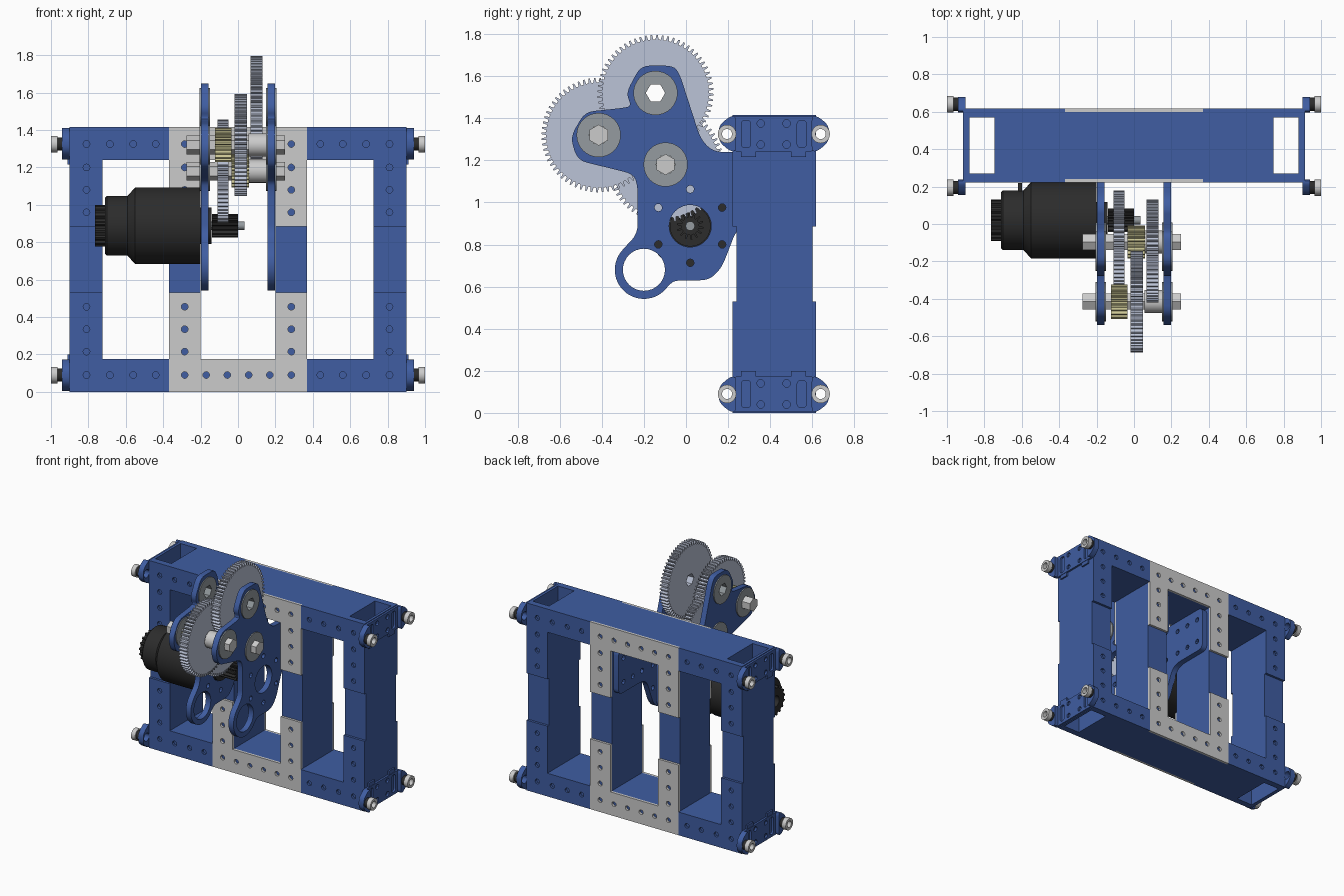
import bpy, bmesh
from math import sin, cos, pi, radians
from mathutils import Vector
from mathutils.geometry import tessellate_polygon

if "Cube" in bpy.data.objects:
    bpy.data.objects.remove(bpy.data.objects["Cube"])


def material(name, rgb):
    m = bpy.data.materials.new(name)
    m.diffuse_color = (*rgb, 1)
    m.use_nodes = True
    m.node_tree.nodes["Principled BSDF"].inputs["Base Color"].default_value = m.diffuse_color
    return m


BLUE = material("blue_anodised", (0.05, 0.11, 0.36))
DARK = material("black", (0.025, 0.025, 0.025))
STEEL = material("gear_steel", (0.5, 0.55, 0.68))
BEARING = material("bearing_grey", (0.3, 0.33, 0.35))
BRASS = material("brass", (0.6, 0.57, 0.3))


def finish(name, verts, faces, mat):
    me = bpy.data.meshes.new(name)
    me.from_pydata(verts, [], faces)
    bm = bmesh.new()
    bm.from_mesh(me)
    bmesh.ops.recalc_face_normals(bm, faces=bm.faces)
    bm.to_mesh(me)
    bm.free()
    me.shade_smooth()
    me.set_sharp_from_angle(angle=radians(30))
    if mat:
        me.materials.append(mat)
    ob = bpy.data.objects.new(name, me)
    bpy.context.collection.objects.link(ob)
    return ob


def extrude(name, axis, lo, hi, outer, holes=(), mat=None):
    """Extrude a profile with holes; profile is (y,z) for X, (x,z) for Y, (x,y) for Z."""
    place = {'X': lambda u, v, w: (w, u, v), 'Y': lambda u, v, w: (u, w, v),
             'Z': lambda u, v, w: (u, v, w)}[axis]
    loops = [outer, *holes]
    flat = [p for loop in loops for p in loop]
    n = len(flat)
    tris = tessellate_polygon([[Vector((u, v, 0)) for u, v in loop] for loop in loops])
    verts = [place(u, v, w) for w in (lo, hi) for u, v in flat]
    faces = [tuple(t) for t in tris] + [tuple(i + n for i in reversed(t)) for t in tris]
    start = 0
    for loop in loops:
        k = len(loop)
        for i in range(k):
            a, b = start + i, start + (i + 1) % k
            faces.append((a, b, b + n, a + n))
        start += k
    return finish(name, verts, faces, mat)


def rect(u0, u1, v0, v1):
    return [(u0, v0), (u1, v0), (u1, v1), (u0, v1)]


def circle(c, r, n=24, turn=0):
    return [(c[0] + r * cos(turn + 2 * pi * i / n), c[1] + r * sin(turn + 2 * pi * i / n)) for i in range(n)]


def dots(points, r=0.018):
    return [circle(p, r, 12) for p in points]


def fillet(pts, r, n=4):
    out = []
    for i, p in enumerate(pts):
        p, a, b = Vector(p), Vector(pts[i - 1]), Vector(pts[(i + 1) % len(pts)])
        a = p + (a - p).normalized() * min(r, (a - p).length * 0.45)
        b = p + (b - p).normalized() * min(r, (b - p).length * 0.45)
        for k in range(n + 1):
            t = k / n
            out.append(tuple(a * (1 - t) ** 2 + p * 2 * t * (1 - t) + b * t * t))
    return out


def toothed(c, r, teeth, depth=0.022):
    out, step = [], 2 * pi / teeth
    for i in range(teeth):
        for f, rr in ((0, r - depth), (0.42, r - depth), (0.58, r), (0.84, r)):
            a = (i + f) * step
            out.append((c[0] + rr * cos(a), c[1] + rr * sin(a)))
    return out


def lathe_x(name, pts, c, mat, n=40):
    verts = [(x, *p) for x, r in pts for p in circle(c, r, n)]
    faces = [(k * n + i, k * n + (i + 1) % n, (k + 1) * n + (i + 1) % n, (k + 1) * n + i)
             for k in range(len(pts) - 1) for i in range(n)]
    faces += [tuple(range(n)), tuple(range((len(pts) - 1) * n, len(pts) * n))]
    return finish(name, verts, faces, mat)


def upright(flip, z):
    return 1.415 - z if flip else z


# Box-tube frame
Y0, Y1, TOP = 0.24, 0.60, 1.415
for s in (-1, 1):
    side = "right" if s > 0 else "left"
    for kind, a, b, z0, z1 in (("outer", 0.725, 0.90, 0, TOP), ("inner", 0.20, 0.37, 0.175, 1.24)):
        a, b = sorted((s * a, s * b))
        extrude(f"{side}_{kind}_post", 'Z', z0, z1, rect(a, b, Y0, Y1),
                [rect(a + 0.02, b - 0.02, Y0 + 0.03, Y1 - 0.03)], BLUE)
for lab, z0, z1 in (("bottom", 0, 0.175), ("top", 1.24, TOP)):
    extrude(f"{lab}_beam", 'X', -0.725, 0.725, rect(Y0, Y1, z0, z1),
            [rect(Y0 + 0.02, Y1 - 0.02, z0 + 0.02, z1 - 0.02)], BLUE)

# Flat gussets, front and back, top and bottom
for face, y0, y1 in (("front", 0.222, Y0), ("back", Y1, 0.618)):
    for flip in (False, True):
        lab = f"{face}_{'top' if flip else 'bottom'}"
        u_shape = [(-.37, 0), (.37, 0), (.37, .53), (.2, .53), (.2, .175), (-.2, .175), (-.2, .53), (-.37, .53)]
        u_dots = [(x, .09) for x in (-.285, -.17, -.057, .057, .17, .285)]
        u_dots += [(s * .285, z) for s in (-1, 1) for z in (.215, .335, .455)]
        fix = lambda pts, s=1: [(s * x, upright(flip, z)) for x, z in pts]
        extrude(lab + "_centre_gusset", 'Y', y0, y1, fix(u_shape), dots(fix(u_dots)))
        l_shape = [(.37, 0), (.90, 0), (.90, .53), (.725, .53), (.725, .175), (.37, .175)]
        l_dots = [(x, .09) for x in (.44, .56, .685, .81)] + [(.81, z) for z in (.215, .335, .455)]
        for s in (-1, 1):
            extrude(f"{lab}_corner_gusset", 'Y', y0, y1, fix(l_shape, s), dots(fix(l_dots, s)), BLUE)

# End plates with thick lobes, spacers and rollers
for s in (-1, 1):
    for flip in (False, True):
        fix = lambda pts: [(y, upright(flip, z)) for y, z in pts]
        outline = fillet([(.155, .05), (.21, .005), (.625, .005), (.68, .05),
                          (.68, .125), (.625, .172), (.21, .172), (.155, .125)], 0.03)
        bolts = [(.195, .09), (.64, .09)]
        slots = [fillet(rect(y - .022, y + .022, .025, .155), .02) for y in (.285, .55)]
        small = dots([(y, z) for y in (.355, .478) for z in (.04, .14)])
        extrude("end_plate", 'X', s * .90, s * .915, fix(outline),
                [fix(h) for h in slots + small + [circle(b, .03) for b in bolts]], BLUE)
        for y in (.297, .535):
            extrude("end_plate_tab", 'X', s * .90, s * .912, fix(rect(y - .035, y + .035, .165, .2)), (), BLUE)
        for m, b in zip((1, -1), bolts):
            lobe = [(.155, .05), (.21, .005), (.238, .005), (.238, .172), (.21, .172), (.155, .125)]
            lobe = fillet([(y if m > 0 else .835 - y, z) for y, z in lobe], 0.03)
            extrude("end_plate_lobe", 'X', s * .90, s * .942, fix(lobe), [fix(circle(b, .03))], BLUE)
            extrude("roller_spacer", 'X', s * .942, s * .97, fix(circle(b, .035)), [fix(circle(b, .024))], DARK)
            extrude("roller", 'X', s * .966, s, fix(circle(b, .044)), [fix(circle(b, .024))])

# Gearbox side plates
A, B, C, M, RING = (-.097, 1.18), (-.415, 1.32), (-.145, 1.52), (.02, .888), (-.20, .68)
arc = [(RING[0] + .14 * cos(radians(t)), RING[1] + .14 * sin(radians(t))) for t in range(140, 331, 19)]
outline = fillet([(-.03, 1.61), (-.06, 1.65), (-.215, 1.65), (-.285, 1.52), (-.26, 1.46), (-.29, 1.45),
                  (-.48, 1.43), (-.55, 1.31), (-.515, 1.2), (-.25, 1.135), (-.23, 1.08), (-.23, .85),
                  *arc, (-.05, .63), (.11, .63), (.17, .69), (.24, .87), (.30, .90), (.58, .90),
                  (.58, 1.24), (.13, 1.24), (.07, 1.30)], 0.045)
holes = [circle(RING, .10, 32), circle(M, .10, 32)] + [circle(p, .10, 32) for p in (A, B, C)]
holes += dots(circle(M, .175, 6, pi / 6)) + dots([(y, z) for y in (.30, .41, .52) for z in (.98, 1.16)])
for s in (-1, 1):
    side = "right" if s > 0 else "left"
    extrude(f"{side}_gearbox_plate", 'X', s * .157, s * .199, outline, holes, BLUE)
    for p in (A, B, C):
        extrude(f"{side}_bearing", 'X', s * .15, s * .207, circle(p, .105, 32), [circle(p, .046, 6)], BEARING)

# Hex shafts and spacers
for lab, p in (("first", A), ("second", B)):
    extrude(lab + "_hex_shaft", 'X', -.275, .25, circle(p, .05, 6, pi / 6))
    extrude(lab + "_shaft_spacer", 'X', .055, .15, circle(p, .062))

# Gears
for lab, p, r, teeth, x0, x1, mat in (
        ("first_gear", A, .275, 64, -.11, -.05, STEEL), ("second_gear", B, .272, 64, -.018, .048, STEEL),
        ("output_gear", C, .276, 64, .068, .13, STEEL), ("first_pinion", A, .088, 20, -.035, .058, BRASS),
        ("second_pinion", B, .092, 20, -.122, -.036, BRASS), ("motor_pinion", M, .064, 14, -.14, 0, DARK)):
    bore = circle(p, .046 if r > .07 else .02, 6)
    extrude(lab, 'X', x0, x1, toothed(p, r, teeth), [bore], mat)

# Motor with face boss, output shaft and ribbed tail
lathe_x("motor_body", [(-.142, .06), (-.142, .097), (-.2, .097), (-.2, .205), (-.55, .205), (-.59, .16),
                       (-.70, .16), (-.71, .15), (-.71, .08)], M, DARK)
extrude("motor_tail", 'X', -.765, -.705, toothed(M, .11, 16, .014), [circle(M, .04)], DARK)
extrude("motor_shaft", 'X', -.142, .035, circle(M, .022), (), BEARING)
extrude("motor_terminal", 'X', -.62, -.60, rect(.15, .22, .86, .92), (), DARK)
